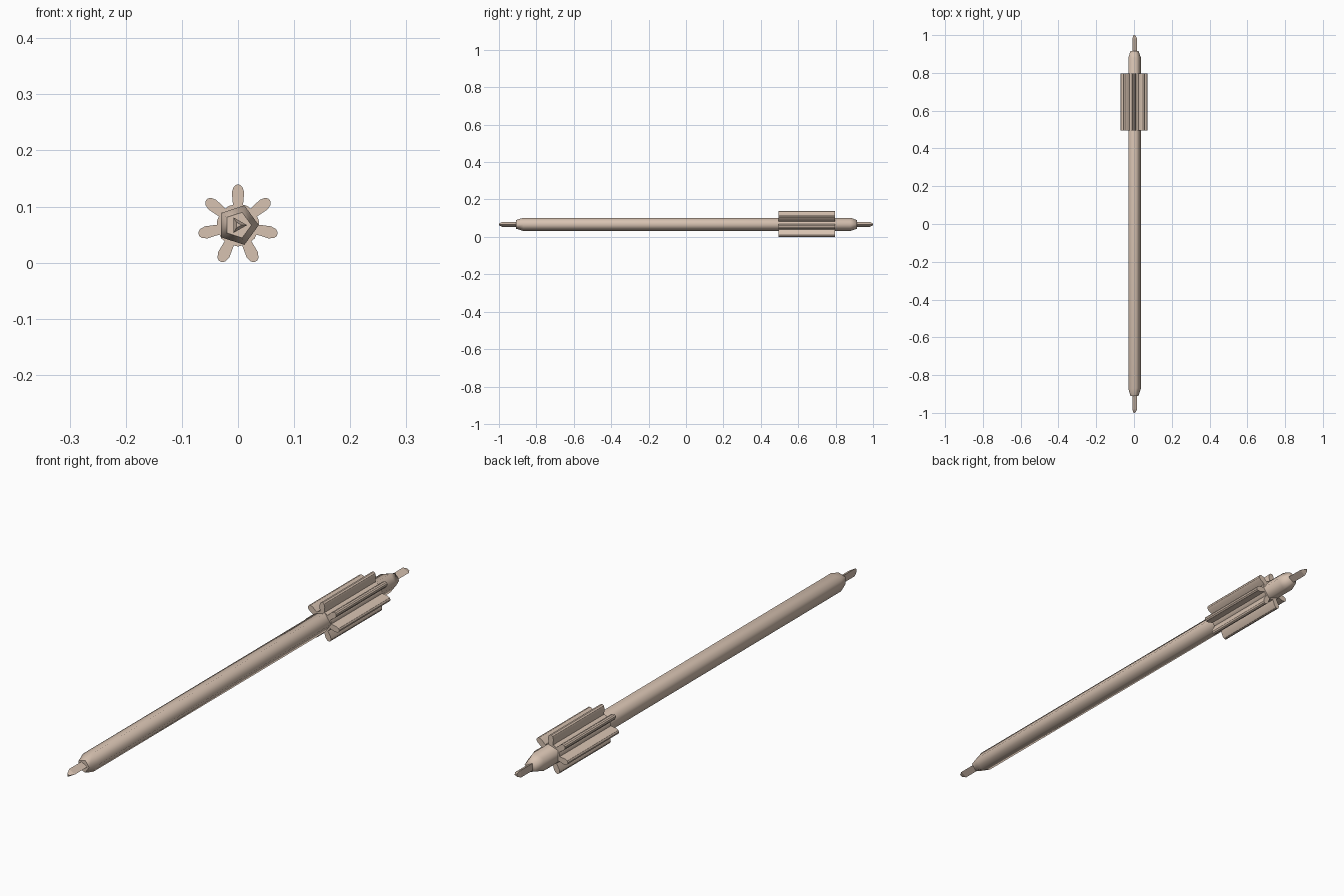
import bpy, bmesh
from math import sin, cos, pi

if "Cube" in bpy.data.objects:
    bpy.data.objects.remove(bpy.data.objects["Cube"])

AXIS_Z = 0.067


def loft(name, sections, smooth=None):
    """Skin matching (x, z) cross-sections placed along y, capped at both ends."""
    bm = bmesh.new()
    rings = [[bm.verts.new((x, y, z + AXIS_Z)) for x, z in pts] for y, pts in sections]
    n = len(rings[0])
    for a, b in zip(rings, rings[1:]):
        for i in range(n):
            j = (i + 1) % n
            bm.faces.new((a[i], a[j], b[j], b[i]))
    bm.faces.new(rings[0])
    bm.faces.new(rings[-1][::-1])
    bmesh.ops.recalc_face_normals(bm, faces=bm.faces)
    me = bpy.data.meshes.new(name)
    bm.to_mesh(me)
    bm.free()
    ob = bpy.data.objects.new(name, me)
    bpy.context.collection.objects.link(ob)
    mat = bpy.data.materials.get("tan_metal") or bpy.data.materials.new("tan_metal")
    mat.diffuse_color = (0.68, 0.54, 0.44, 1)
    mat.use_nodes = True
    mat.node_tree.nodes["Principled BSDF"].inputs["Base Color"].default_value = mat.diffuse_color
    me.materials.append(mat)
    if smooth:
        bpy.ops.object.select_all(action='DESELECT')
        ob.select_set(True)
        bpy.context.view_layer.objects.active = ob
        bpy.ops.object.shade_smooth_by_angle(angle=smooth)
    return ob


def ngon(sides, r):
    return [(r * cos(2 * pi * i / sides), r * sin(2 * pi * i / sides)) for i in range(sides)]


# Five-sided shaft with chamfered ends
loft("shaft", [(y, ngon(5, r)) for y, r in
               ((-0.91, 0.024), (-0.87, 0.037), (0.88, 0.037), (0.915, 0.024))], 1.3)

# Three-sided pivots with tapered tips
for name, s in (("front_pivot", -1), ("back_pivot", 1)):
    loft(name, [(s * y, ngon(3, r)) for y, r in
                ((0.90, 0.016), (0.982, 0.016), (1.0, 0.006))])

# Seven-leaf pinion with rounded tooth tips
half = [(0.009, 0.036), (0.011, 0.058), (0.008, 0.068), (0.003, 0.072)]
tooth = half + [(-x, r) for x, r in reversed(half)]
profile = []
for k in range(7):
    a = 2 * pi * k / 7
    profile += [(x * cos(a) - r * sin(a), x * sin(a) + r * cos(a)) for x, r in tooth]
    v = a + pi / 7
    profile.append((-0.038 * sin(v), 0.038 * cos(v)))
loft("pinion", [(0.495, profile), (0.796, profile)], 0.6)
